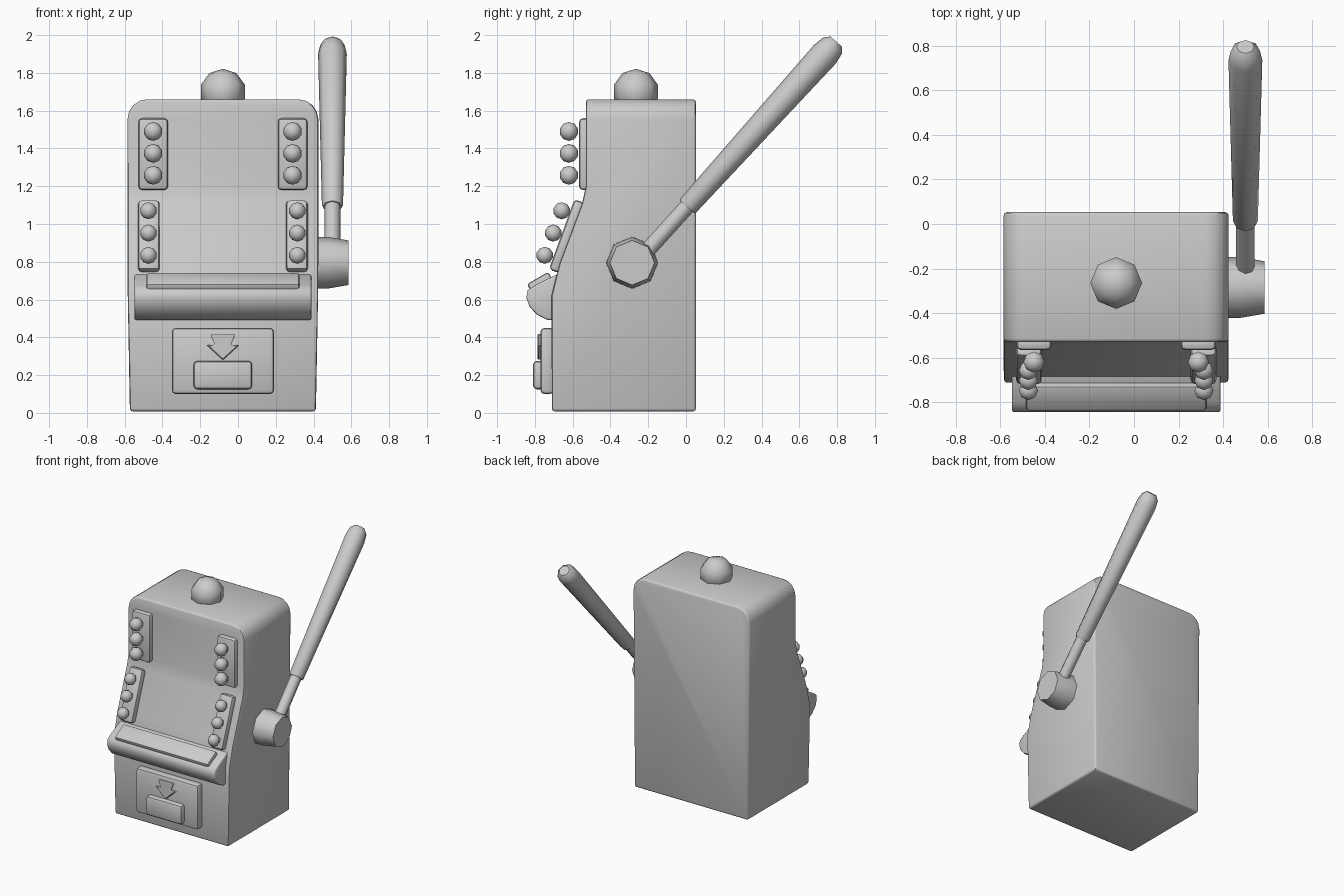
import bpy, bmesh, math
from mathutils import Vector

if "Cube" in bpy.data.objects:
    bpy.data.objects.remove(bpy.data.objects["Cube"])

CX = -0.08  # centre line of the cabinet


def finish(bm, name, bevel=0, segs=2, angle=40, bevel_angle=30):
    bmesh.ops.recalc_face_normals(bm, faces=bm.faces)
    me = bpy.data.meshes.new(name)
    bm.to_mesh(me)
    bm.free()
    ob = bpy.data.objects.new(name, me)
    bpy.context.collection.objects.link(ob)
    bpy.ops.object.select_all(action='DESELECT')
    ob.select_set(True)
    bpy.context.view_layer.objects.active = ob
    if bevel:
        m = ob.modifiers.new("bevel", 'BEVEL')
        m.width, m.segments = bevel, segs
        m.limit_method, m.angle_limit = 'ANGLE', math.radians(bevel_angle)
        bpy.ops.object.modifier_apply(modifier="bevel")
    bpy.ops.object.shade_smooth_by_angle(angle=math.radians(angle))
    return ob


def prism(points, axis, a, b):
    """Extrude a 2D outline: (y, z) along x, or (x, z) along y."""
    bm = bmesh.new()
    place = (lambda p, t: (t, p[0], p[1])) if axis == 'x' else (lambda p, t: (p[0], t, p[1]))
    ends = [[bm.verts.new(place(p, t)) for p in points] for t in (a, b)]
    for ring in ends:
        bm.faces.new(ring)
    n = len(points)
    for i in range(n):
        j = (i + 1) % n
        bm.faces.new((ends[0][i], ends[0][j], ends[1][j], ends[1][i]))
    return bm


def box(name, centre, size, tilt=0, bevel=0.02):
    bm = bmesh.new()
    bmesh.ops.create_cube(bm, size=1)
    bmesh.ops.scale(bm, vec=size, verts=bm.verts)
    # round the outline corners first, then the rims
    ob = finish(bm, name, bevel)
    ob.location = centre
    ob.rotation_euler.x = math.radians(tilt)
    return ob


def ball(name, centre, r):
    bm = bmesh.new()
    bmesh.ops.create_uvsphere(bm, u_segments=8, v_segments=5, radius=r)
    ob = finish(bm, name, angle=80)
    ob.location = centre
    return ob


def lathe(name, profile, origin, direction, n=8, angle=50):
    """Spin (radius, height) pairs around an axis; ends are capped."""
    bm = bmesh.new()
    rings = []
    for r, h in profile:
        rings.append([bm.verts.new((r * math.cos(2 * math.pi * i / n),
                                    r * math.sin(2 * math.pi * i / n), h)) for i in range(n)])
    for a, b in zip(rings, rings[1:]):
        for i in range(n):
            j = (i + 1) % n
            bm.faces.new((a[i], a[j], b[j], b[i]))
    bm.faces.new(rings[0])
    bm.faces.new(rings[-1])
    ob = finish(bm, name, angle=angle)
    ob.location = origin
    ob.rotation_mode = 'QUATERNION'
    ob.rotation_quaternion = Vector(direction).to_track_quat('Z', 'Y')
    return ob


# Cabinet: side profile, rounded upper shoulders, slight taper at the foot
side = [(0.053, 0.008), (-0.71, 0.008), (-0.712, 0.62), (-0.67, 0.79),
        (-0.55, 1.11), (-0.53, 1.2), (-0.53, 1.66), (0.053, 1.66)]
bm = prism(side, 'x', CX - 0.505, CX + 0.505)
shoulders = [e for e in bm.edges
             if all(v.co.z > 1.6 for v in e.verts)
             and abs(e.verts[0].co.x - e.verts[1].co.x) < 1e-4]
bmesh.ops.bevel(bm, geom=shoulders, offset=0.105, segments=4, profile=0.5, affect='EDGES')
for v in bm.verts:
    if v.co.z < 0.1:
        v.co.x = CX + (v.co.x - CX) * 0.975
finish(bm, "cabinet", 0.015, 2, 45, 50)

# Rounded shelf with slanted button panel
shelf = [(-0.66, 0.49), (-0.735, 0.493), (-0.79, 0.52), (-0.83, 0.565), (-0.845, 0.61),
         (-0.838, 0.65), (-0.80, 0.675), (-0.66, 0.745)]
finish(prism(shelf, 'x', CX - 0.468, CX + 0.468), "shelf", 0.01, 2, 45, 60)
box("button_panel", (CX, -0.772, 0.69), (0.81, 0.13, 0.055), 30, 0.014)

# Light strips and bulbs, mirrored left and right
for s, tag in ((-1, "left"), (1, "right")):
    box(f"upper_strip_{tag}", (CX + s * 0.369, -0.536, 1.37), (0.157, 0.06, 0.38))
    box(f"lower_strip_{tag}", (CX + s * 0.392, -0.63, 0.935), (0.115, 0.06, 0.395), -20)
    for i in range(3):
        ball(f"upper_bulb_{tag}_{i}", (CX + s * 0.369, -0.62, 1.49 - 0.116 * i), 0.05)
        ball(f"lower_bulb_{tag}_{i}", (CX + s * 0.394, -0.658 - 0.045 * i, 1.07 - 0.118 * i), 0.045)

# Payout panel, tray and arrow
box("payout_panel", (CX, -0.735, 0.275), (0.54, 0.07, 0.35))
box("payout_tray", (CX, -0.775, 0.2), (0.31, 0.07, 0.15))
half = [(0.065, 0.417), (0.042, 0.36), (0.088, 0.36)]
arrow = [(CX + x, z) for x, z in half] + [(CX, 0.28)] + [(CX - x, z) for x, z in half[::-1]]
finish(prism(arrow, 'y', -0.787, -0.75), "payout_arrow", 0.005, 1)

# Beacon on the roof
ball("roof_beacon", (CX, -0.265, 1.7), 0.122)

# Pull lever: hub, rod and tapered grip
lathe("lever_hub", [(0.138, 0), (0.136, 0.08), (0.118, 0.185)], (0.4, -0.285, 0.795), (1, 0, 0))
aim = (0, 0.67, 0.742)
lathe("lever_rod", [(0.042, 0), (0.042, 0.48)], (0.5, -0.29, 0.765), aim)
lathe("lever_grip", [(0.05, 0), (0.056, 0.012), (0.076, 1.09), (0.066, 1.15), (0.04, 1.18)],
      (0.5, 0.005, 1.09), aim)
